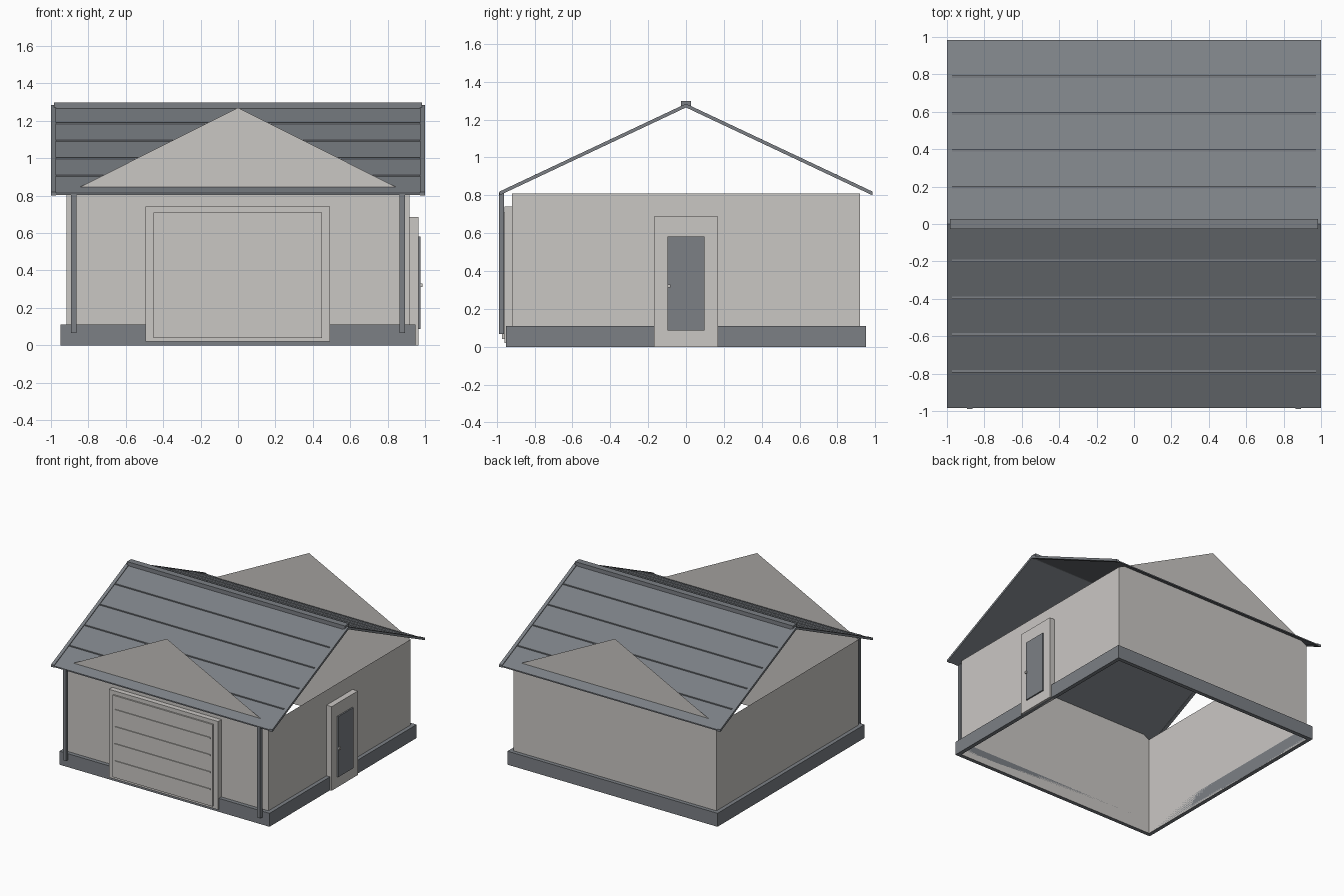
import bpy

cube = bpy.data.objects.get("Cube")
if cube:
    bpy.data.objects.remove(cube, do_unlink=True)


def material(name, rgb):
    m = bpy.data.materials.new(name)
    m.use_nodes = True
    m.diffuse_color = (*rgb, 1)
    bsdf = m.node_tree.nodes["Principled BSDF"]
    bsdf.inputs["Base Color"].default_value = (*rgb, 1)
    bsdf.inputs["Roughness"].default_value = 0.8
    return m


WALL = material("warm light grey", (0.59, 0.57, 0.55))
SLATE = material("slate grey", (0.20, 0.215, 0.235))


def mesh(name, verts, faces, mat):
    me = bpy.data.meshes.new(name)
    me.from_pydata(verts, [], faces)
    me.materials.append(mat)
    ob = bpy.data.objects.new(name, me)
    bpy.context.collection.objects.link(ob)
    return ob


def prism(name, profile, x0, x1, mat):
    """Extrude a (y, z) profile, anticlockwise seen from +x, along x."""
    n = len(profile)
    verts = [(x, y, z) for x in (x0, x1) for y, z in profile]
    faces = [tuple(reversed(range(n))), tuple(range(n, 2 * n))]
    faces += [(i, (i + 1) % n, (i + 1) % n + n, i + n) for i in range(n)]
    return mesh(name, verts, faces, mat)


def box(name, x, y, z, mat):
    (y0, y1), (z0, z1) = y, z
    return prism(name, [(y0, z0), (y1, z0), (y1, z1), (y0, z1)], x[0], x[1], mat)


W = 0.918          # half width of the walls
EAVE, RIDGE = 0.81, 1.27
P = 0.95           # half width of the plinth

# Thin walls, the front and back ones rising into gables
for name, s in (("front", -1), ("back", 1)):
    pts = [(-W, 0), (W, 0), (W, EAVE), (0, RIDGE), (-W, EAVE)]
    face = (0, 1, 2, 3, 4) if s < 0 else (4, 3, 2, 1, 0)
    mesh(name + "_gable_wall", [(x, s * W, z) for x, z in pts], [face], WALL)
for name, s in (("left", 1), ("right", -1)):
    pts = [(-W, 0), (W, 0), (W, EAVE), (-W, EAVE)]
    face = (0, 1, 2, 3) if s > 0 else (3, 2, 1, 0)
    mesh(name + "_side_wall", [(s * W, y, z) for y, z in pts], [face], WALL)

# Plinth strips around the foot of the walls
H = (0, 0.11)
box("front_plinth", (-P, P), (-P, -W), H, SLATE)
box("back_plinth", (-P, P), (W, P), H, SLATE)
box("left_plinth", (W, P), (-W, W), H, SLATE)
box("right_plinth", (-P, -W), (-W, W), H, SLATE)

# Roof slopes, raised end strips and horizontal battens
RUN, TOP, LOW = 0.985, 1.284, 0.82


def roof_z(y):
    return TOP - (TOP - LOW) * abs(y) / RUN


def chevron(name, top, bottom, x0, x1):
    profile = [(-RUN, LOW - bottom), (0, TOP - bottom), (RUN, LOW - bottom),
               (RUN, LOW - top), (0, TOP - top), (-RUN, LOW - top)]
    return prism(name, profile, x0, x1, SLATE)


chevron("roof_slopes", 0.006, 0.016, -0.975, 0.975)
chevron("left_roof_edge", 0, 0.02, 0.973, 1)
chevron("right_roof_edge", 0, 0.02, -1, -0.973)
for side in (-1, 1):
    for i in range(1, 5):
        y = side * i * 0.197
        z = roof_z(y) - 0.006
        box("roof_batten", (-0.974, 0.974), (y - 0.007, y + 0.007),
            (z - 0.006, z + 0.005), SLATE)
box("ridge_cap", (-0.985, 0.985), (-0.026, 0.026), (1.266, 1.298), SLATE)

# Downpipes at the front corners
for name, x in (("left_downpipe", 0.878), ("right_downpipe", -0.878)):
    box(name, (x - 0.015, x + 0.015), (-0.988, -0.962), (0.067, 0.815), SLATE)

# Garage door with frame, raised panel and ribs
box("garage_frame", (-0.495, 0.492), (-0.96, -W), (0.02, 0.742), WALL)
box("garage_panel", (-0.453, 0.45), (-0.972, -0.955), (0.04, 0.71), WALL)
for i in range(4):
    z = 0.175 + 0.14 * i
    box("garage_rib", (-0.43, 0.43), (-0.979, -0.97), (z - 0.006, z + 0.006), WALL)

# Side door with frame, leaf and knob
box("side_door_frame", (W, 0.965), (-0.168, 0.17), (0, 0.687), WALL)
box("side_door_leaf", (0.96, 0.976), (-0.097, 0.097), (0.087, 0.582), SLATE)
box("side_door_knob", (0.975, 0.987), (-0.097, -0.081), (0.312, 0.33), WALL)
